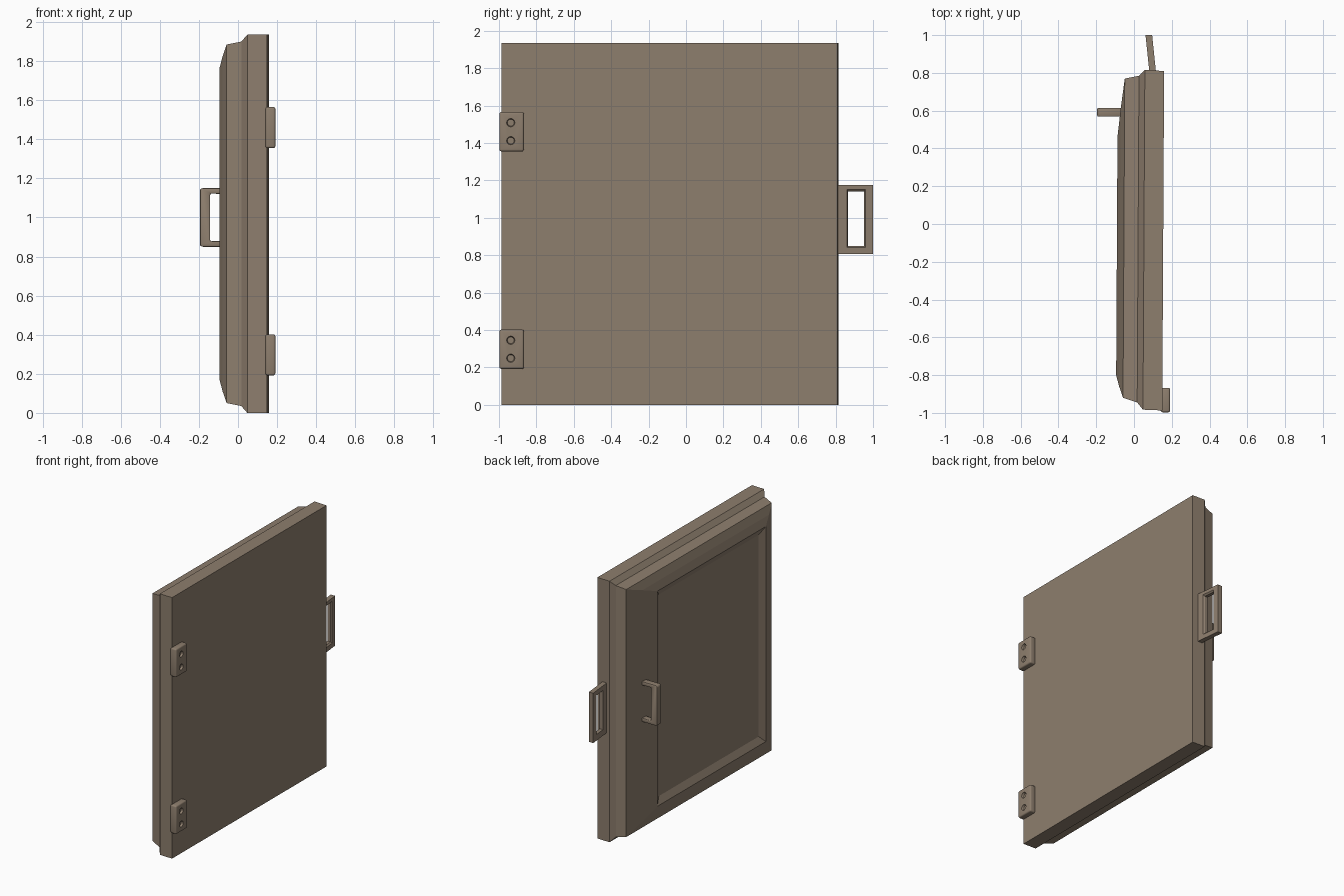
import bpy, bmesh, math
from mathutils import Vector

cube = bpy.data.objects.get("Cube")
if cube:
    bpy.data.objects.remove(cube, do_unlink=True)

# one warm brown for everything
brown = bpy.data.materials.new("warm_brown")
brown.use_nodes = True
colour = (0.27, 0.21, 0.155, 1)
brown.diffuse_color = colour
brown.node_tree.nodes["Principled BSDF"].inputs["Base Color"].default_value = colour


def finish(name, bm):
    bmesh.ops.recalc_face_normals(bm, faces=bm.faces)
    mesh = bpy.data.meshes.new(name)
    bm.to_mesh(mesh)
    bm.free()
    obj = bpy.data.objects.new(name, mesh)
    bpy.context.collection.objects.link(obj)
    mesh.materials.append(brown)
    return obj


def bevel(obj, width, segments):
    mod = obj.modifiers.new("rounded_edges", "BEVEL")
    mod.width, mod.segments, mod.limit_method = width, segments, "ANGLE"


def apply_all(obj):
    bpy.ops.object.select_all(action="DESELECT")
    obj.select_set(True)
    bpy.context.view_layer.objects.active = obj
    for mod in list(obj.modifiers):
        bpy.ops.object.modifier_apply(modifier=mod.name)
    bpy.ops.object.shade_smooth_by_angle(angle=math.radians(35))


def loft(name, rings, lean, closed=False):
    """Joins rectangles (x, y0, y1, z0, z1); lean shifts x as y grows."""
    bm = bmesh.new()
    loops = []
    for x, y0, y1, z0, z1 in rings:
        corners = [(y0, z0), (y1, z0), (y1, z1), (y0, z1)]
        loops.append([bm.verts.new((x + lean * y, y, z)) for y, z in corners])
    pairs = list(zip(loops, loops[1:]))
    if closed:
        pairs.append((loops[-1], loops[0]))
    else:
        bm.faces.new(loops[0])
        bm.faces.new(loops[-1])
    for a, b in pairs:
        for i in range(4):
            j = (i + 1) % 4
            bm.faces.new((a[i], a[j], b[j], b[i]))
    return finish(name, bm)


# door slab with stepped rim, sloping border and recessed panel
loft("door_panel", [
    (0.155, -0.987, 0.81, 0, 1.935),
    (0.053, -0.983, 0.815, 0, 1.935),
    (0.022, -0.945, 0.785, 0.035, 1.9),
    (-0.053, -0.92, 0.77, 0.05, 1.885),
    (-0.074, -0.86, 0.61, 0.11, 1.825),
    (-0.09, -0.8, 0.46, 0.17, 1.765),
    (-0.066, -0.75, 0.41, 0.22, 1.715),
], 0.0055)

# open latch loop on the free edge, angled away from the slab
latch = loft("latch_loop", [
    (0.165, 0.79, 1.0, 0.805, 1.175),
    (0.2, 0.79, 1.0, 0.805, 1.175),
    (0.2, 0.86, 0.96, 0.84, 1.15),
    (0.19, 0.867, 0.953, 0.85, 1.14),
    (0.165, 0.867, 0.953, 0.85, 1.14),
], -0.104, closed=True)

# pull handle: a U profile given thickness across y
bm = bmesh.new()
half = [(-0.06, 0.15), (-0.185, 0.15), (-0.195, 0.142)]
inner = [(-0.142, 0.122), (-0.06, 0.12)]
profile = half + [(x, -z) for x, z in reversed(half)]
profile += [(x, -z) for x, z in reversed(inner)] + inner
front = bm.faces.new([bm.verts.new((x, 0.568, 1 + z)) for x, z in profile])
grown = bmesh.ops.extrude_face_region(bm, geom=[front])
moved = [v for v in grown["geom"] if isinstance(v, bmesh.types.BMVert)]
bmesh.ops.translate(bm, vec=Vector((0, 0.047, 0)), verts=moved)
handle = finish("pull_handle", bm)
bevel(handle, 0.008, 2)
apply_all(handle)


# hinge plates with two countersunk screw holes each
def hinge(name, z):
    bm = bmesh.new()
    bmesh.ops.create_cube(bm, size=1)
    for v in bm.verts:
        v.co = Vector((0.166, -0.932, z)) + v.co * Vector((0.05, 0.13, 0.21))
    plate = finish(name, bm)
    bevel(plate, 0.01, 3)
    cutters = []
    for dz in (-0.048, 0.048):
        bpy.ops.mesh.primitive_cone_add(
            vertices=24, radius1=0.018, radius2=0.026, depth=0.03,
            location=(0.191, -0.937, z + dz), rotation=(0, math.pi / 2, 0))
        cutter = bpy.context.object
        cutter.name = "screw_hole_cutter"
        cutter.hide_render = True
        cutter.data.materials.append(brown)
        mod = plate.modifiers.new("screw_hole", "BOOLEAN")
        mod.operation, mod.object, mod.solver = "DIFFERENCE", cutter, "EXACT"
        cutters.append(cutter)
    apply_all(plate)
    for cutter in cutters:
        bpy.data.objects.remove(cutter, do_unlink=True)


hinge("lower_hinge", 0.297)
hinge("upper_hinge", 1.46)
